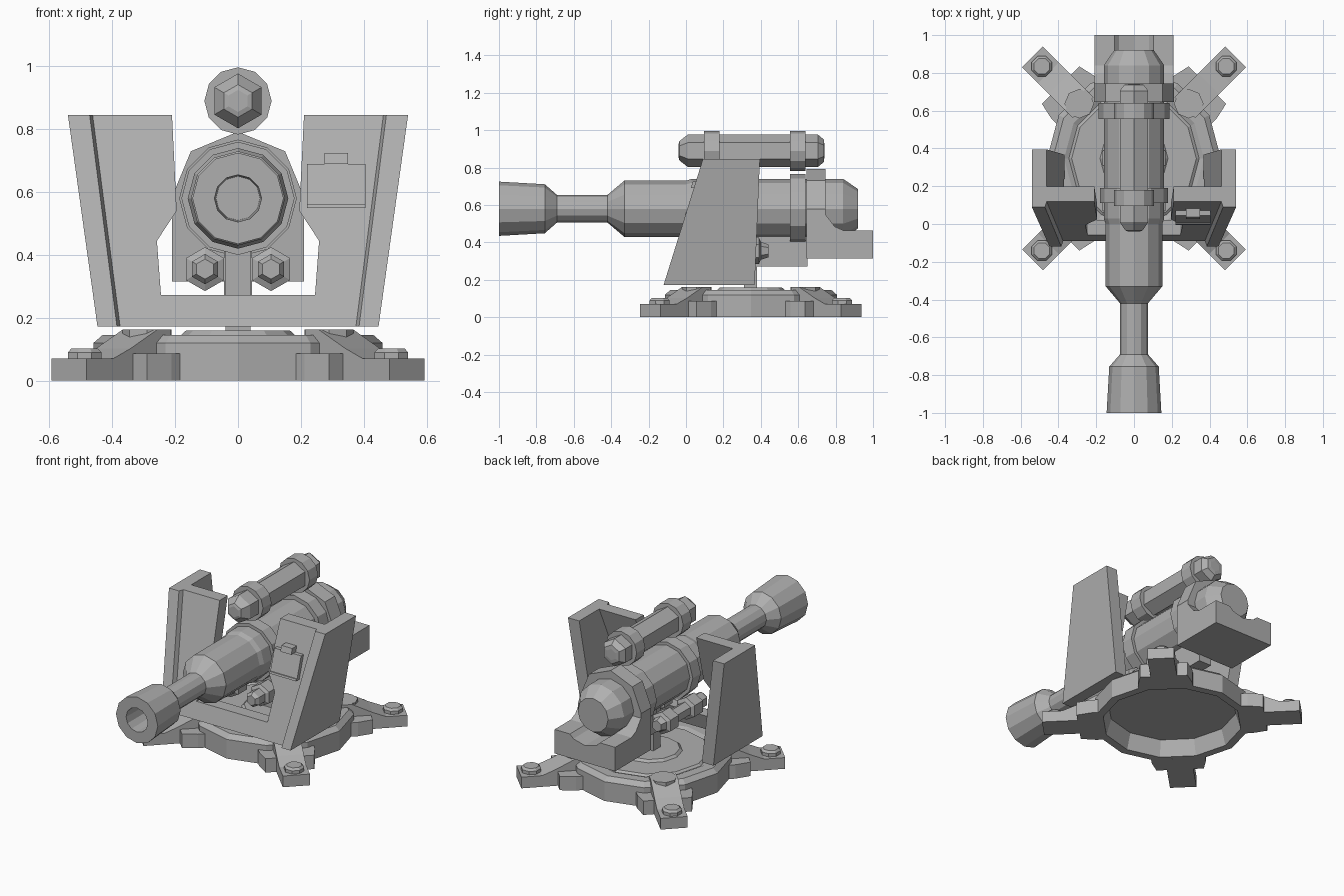
import bpy, bmesh
from math import sin, cos, pi
from mathutils import Matrix, Vector

if "Cube" in bpy.data.objects:
    bpy.data.objects.remove(bpy.data.objects["Cube"])

steel = bpy.data.materials.new('grey_steel')
steel.diffuse_color = (.43, .43, .43, 1)
steel.use_nodes = True
steel.node_tree.nodes["Principled BSDF"].inputs["Base Color"].default_value = steel.diffuse_color

def finish(name, bm, mat=None):
    bmesh.ops.remove_doubles(bm, verts=bm.verts, dist=1e-5)
    if mat is not None:
        bm.transform(mat)
    bmesh.ops.recalc_face_normals(bm, faces=bm.faces)
    me = bpy.data.meshes.new(name)
    bm.to_mesh(me)
    bm.free()
    me.materials.append(steel)
    ob = bpy.data.objects.new(name, me)
    bpy.context.collection.objects.link(ob)
    return ob

def loft(name, rings, mat=None):
    """Skin a list of equal-length point rings and cap both ends."""
    bm = bmesh.new()
    vs = [[bm.verts.new(p) for p in ring] for ring in rings]
    n = len(vs[0])
    for a, b in zip(vs, vs[1:]):
        for i in range(n):
            j = (i + 1) % n
            bm.faces.new((a[i], a[j], b[j], b[i]))
    bm.faces.new(vs[0])
    bm.faces.new(vs[-1])
    return finish(name, bm, mat)

def lathe(name, prof, n=12, axis='Y', at=(0, 0, 0), turn=0.0):
    """Revolve (position along axis, radius) pairs with n flat sides."""
    rings = []
    for t, r in prof:
        ring = []
        for i in range(n):
            a = 2 * pi * i / n + turn
            c, s = r * cos(a), r * sin(a)
            ring.append((s, t, c) if axis == 'Y' else (c, s, t))
        rings.append(ring)
    return loft(name, rings, Matrix.Translation(at))

def prism(name, pts, axis, lo, hi, mat=None):
    """Extrude a 2D outline along an axis."""
    put = {'X': lambda p, t: (t, p[0], p[1]), 'Y': lambda p, t: (p[0], t, p[1]),
           'Z': lambda p, t: (p[0], p[1], t)}[axis]
    return loft(name, [[put(p, t) for p in pts] for t in (lo, hi)], mat)

def box(name, x0, x1, y0, y1, z0, z1, mat=None):
    return prism(name, [(x0, y0), (x1, y0), (x1, y1), (x0, y1)], 'Z', z0, z1, mat)

CY, AX = 0.347, 0.58    # base centre in y, barrel axis height

# Round base, hollow underneath
lathe('base_disc', [(.10, .001), (.10, .38), (0, .41), (0, .46), (.12, .46), (.146, .43),
                    (.146, .37), (.135, .345), (.146, .33), (.146, .18), (.16, .165), (.16, .001)],
      12, 'Z', (0, CY, 0))

# Four diagonal feet with collars and bolts
arm = [(.38, .10), (.38, .163), (.44, .163), (.56, .103), (.64, .07), (.76, .07), (.76, 0), (.42, 0)]
collar = [(.40, -.16), (.46, -.16), (.55, -.14), (.55, .14), (.46, .16), (.40, .16)]
for k in range(4):
    m = Matrix.Translation((0, CY, 0)) @ Matrix.Rotation(pi / 4 + k * pi / 2, 4, 'Z')
    prism('foot_arm', arm, 'X', -.078, .078, m @ Matrix.Rotation(-pi / 2, 4, 'Z'))
    prism('foot_collar', collar, 'Z', 0, .087, m)
    prism('arm_root', [(.41 + .078 * cos(i * pi / 4), .078 * sin(i * pi / 4)) for i in range(8)],
          'Z', .11, .163, m)
    c = m @ Vector((.69, 0, 0))
    lathe('foot_bolt', [(.06, .058), (.09, .058), (.103, .045)], 8, 'Z', c, pi / 8)

# Pivot post and cradle beam under the barrel
box('pivot_post', -.04, .04, .31, .38, .15, .42)
box('cradle_beam', -.045, .045, .35, .65, .272, .48)

# Barrel: bore, muzzle, neck, jacket and breech
lathe('barrel', [(-.80, .001), (-.80, .07), (-1, .075), (-1, .145), (-.755, .131), (-.69, .074),
                 (-.42, .074), (-.33, .15), (.0, .15), (.03, .16), (.84, .16), (.92, .105)],
      12, 'Y', (0, 0, AX))
lathe('front_band', [(.11, .15), (.11, .18), (.19, .18), (.19, .15)], 12, 'Y', (0, 0, AX))
lathe('rear_band', [(.555, .15), (.555, .187), (.64, .187), (.64, .15)], 12, 'Y', (0, 0, AX))
lathe('breech_clamp', [(.645, .15), (.645, .212), (.745, .212), (.745, .15)], 8, 'Y', (0, 0, AX))

# Breech cradle with a round channel cut through it
cradle = prism('breech_cradle', [(.645, .315), (1, .315), (1, .465), (.84, .465), (.795, .485),
                                 (.745, .55), (.745, .58), (.645, .58)], 'X', -.21, .21)
cutter = lathe('channel_cutter', [(.6, .16), (1.1, .16)], 12, 'Y', (0, 0, AX))
cutter.hide_render = True
cutter.hide_set(True)
mod = cradle.modifiers.new('channel', 'BOOLEAN')
mod.operation, mod.object, mod.solver = 'DIFFERENCE', cutter, 'EXACT'

# Upper six-sided cylinder with two bands
lathe('upper_cylinder', [(-.04, .035), (-.035, .052), (.01, .087), (.705, .087), (.737, .06),
                         (.74, .035)], 6, 'Y', (0, 0, .89))
for y in (.095, .555):
    lathe('upper_band', [(y, .07), (y, .107), (y + .085, .107), (y + .085, .07)], 12, 'Y', (0, 0, .89))

# Two recoil cylinders below the barrel
for s in (-1, 1):
    lathe('recoil_cylinder', [(-.02, .032), (.0, .048), (.06, .048), (.07, .07), (.15, .07),
                              (.16, .045), (.30, .045), (.31, .07), (.39, .07), (.40, .048),
                              (.44, .035)], 6, 'Y', (s * .105, 0, .355))

# Sloped front shield: U-shaped plate sheared back
shear = Matrix.Identity(4)
shear[1][2] = .31
shear[1][3] = -.31 * .172
half = [(.40, .172), (.485, .845), (.21, .845), (.195, .54), (.258, .445), (.245, .272)]
outline = half + [(-x, z) for x, z in reversed(half)]
prism('shield_front', outline, 'Y', -.09, -.01, shear)

# Side wings of the shield, standing slightly proud in front
low = [(.375, -.09), (.385, -.12), (.447, -.12), (.447, .367), (.367, .367)]
top = [(.462, .12), (.472, .09), (.541, .09), (.541, .395), (.463, .395)]
for s in (-1, 1):
    loft('shield_wing', [[(s * x, y, .172) for x, y in low], [(s * x, y, .845) for x, y in top]])

# Hatch on the right-hand shield plate
box('hatch', .22, .405, -.115, -.08, .555, .69, shear)
box('hatch_lip', .22, .405, -.122, -.08, .55, .562, shear)
box('hatch_latch', .275, .35, -.135, -.08, .69, .725, shear)
